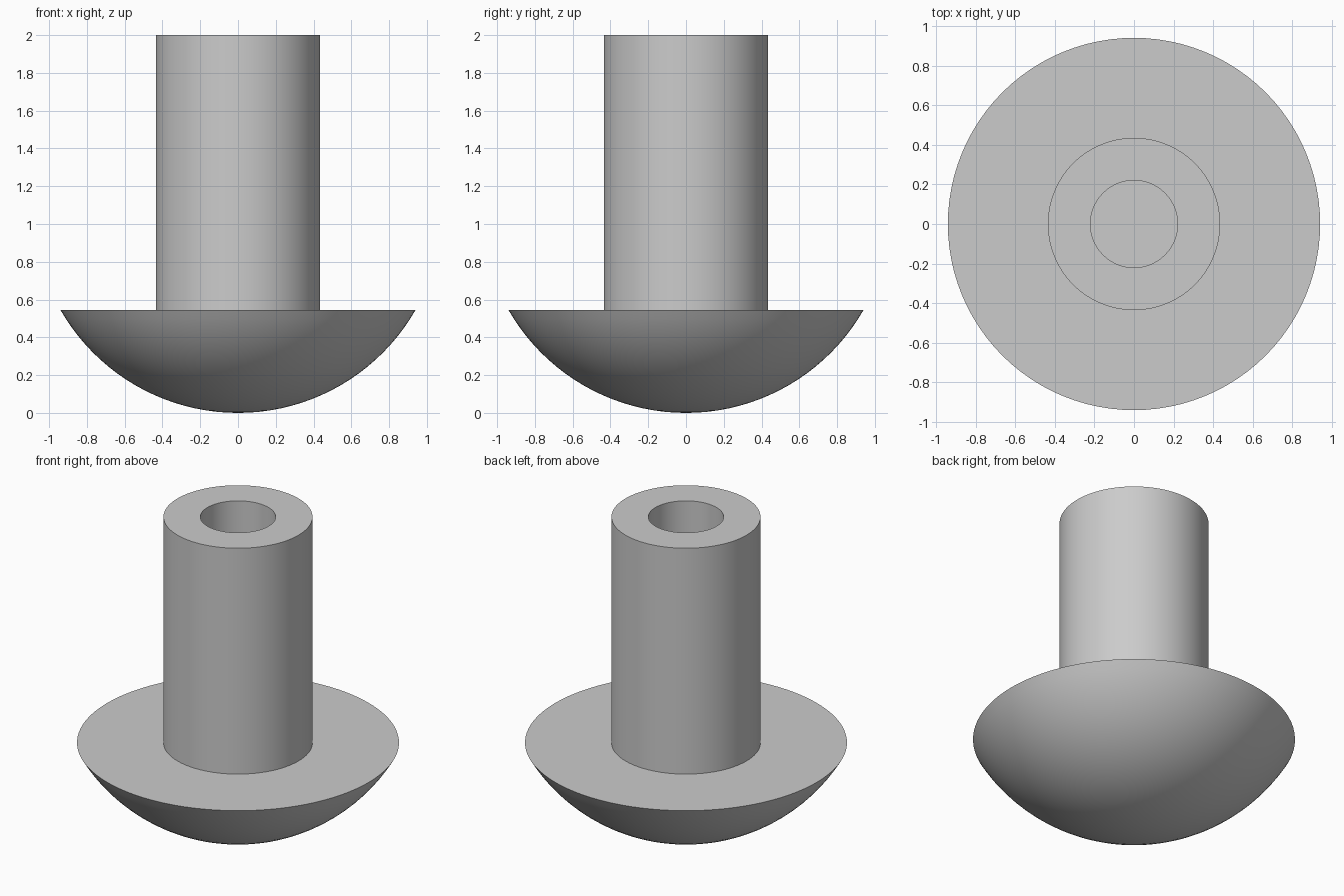
import bpy, bmesh
from math import sin, cos, asin, pi, radians

if "Cube" in bpy.data.objects:
    bpy.data.objects.remove(bpy.data.objects["Cube"], do_unlink=True)

HEAD_R, HEAD_H = 0.94, 0.545
SHANK_R, BORE_R = 0.435, 0.22
TOP, BORE_FLOOR = 2.0, 1.1
SEGMENTS, DOME_STEPS = 96, 20

# Plain grey metal
grey = bpy.data.materials.new("grey metal")
grey.use_nodes = True
colour = (0.6, 0.6, 0.6, 1)
grey.diffuse_color = colour
grey.node_tree.nodes["Principled BSDF"].inputs["Base Color"].default_value = colour

# Half section: domed head, flat shoulder, shank, blind bore
dome_r = (HEAD_R ** 2 + HEAD_H ** 2) / (2 * HEAD_H)
sweep = asin(HEAD_R / dome_r)
angles = [sweep * i / DOME_STEPS for i in range(DOME_STEPS + 1)]
profile = [(dome_r * sin(a), dome_r * (1 - cos(a))) for a in angles]
profile += [(SHANK_R, HEAD_H), (SHANK_R, TOP), (BORE_R, TOP),
            (BORE_R, BORE_FLOOR), (0, BORE_FLOOR)]

# Revolve the section into one closed solid
bm = bmesh.new()
verts = [bm.verts.new((r, 0, z)) for r, z in profile]
edges = [bm.edges.new(pair) for pair in zip(verts, verts[1:])]
bmesh.ops.spin(bm, geom=verts + edges, cent=(0, 0, 0), axis=(0, 0, 1),
               angle=2 * pi, steps=SEGMENTS, use_merge=True)
bmesh.ops.remove_doubles(bm, verts=bm.verts, dist=0.0001)
bmesh.ops.recalc_face_normals(bm, faces=bm.faces)
mesh = bpy.data.meshes.new("rivet_body")
bm.to_mesh(mesh)
bm.free()
mesh.materials.append(grey)

body = bpy.data.objects.new("rivet_body", mesh)
bpy.context.collection.objects.link(body)
bpy.ops.object.select_all(action="DESELECT")
body.select_set(True)
bpy.context.view_layer.objects.active = body
bpy.ops.object.shade_smooth_by_angle(angle=radians(30))
